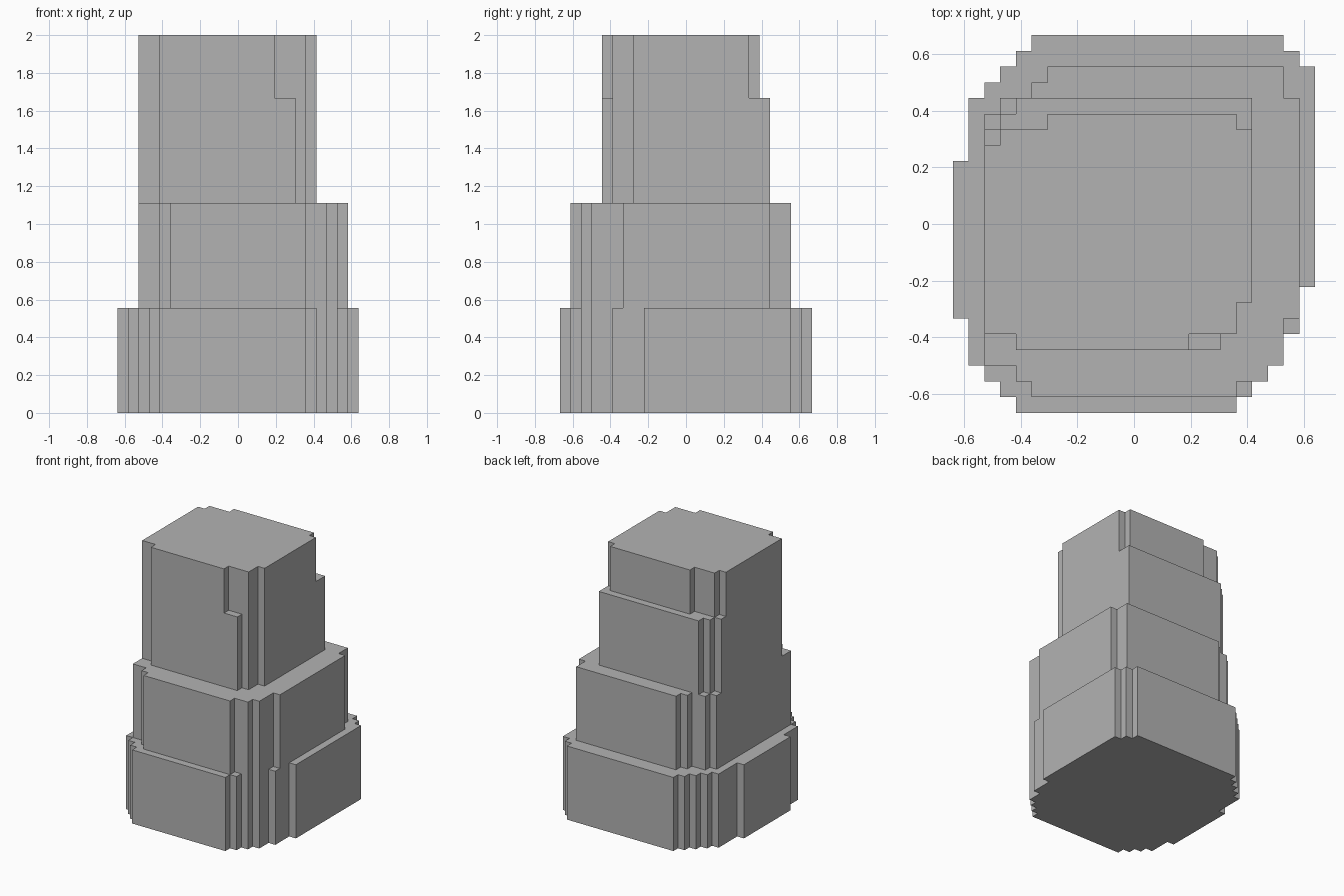
import bpy
import bmesh

UNIT = 1 / 18            # edge of one grid step
CENTRE_X, CENTRE_Y = 11.5, 12

cube = bpy.data.objects.get("Cube")
if cube:
    bpy.data.objects.remove(cube, do_unlink=True)

# Single stone colour
stone = bpy.data.materials.new("stone_grey")
stone.use_nodes = True
stone.diffuse_color = (0.45, 0.45, 0.45, 1)
bsdf = next(n for n in stone.node_tree.nodes if n.type == "BSDF_PRINCIPLED")
bsdf.inputs["Base Color"].default_value = stone.diffuse_color
bsdf.inputs["Roughness"].default_value = 0.9


def stair_corner(x, y, sx, sy, insets):
    """Stepped corner: one x inset per grid row, from the outer y edge inwards."""
    points = []
    previous = None
    for row, inset in enumerate(insets + [0]):
        if inset == previous:
            continue
        if previous is not None:
            points.append((x + sx * previous, y + sy * row))
        points.append((x + sx * inset, y + sy * row))
        previous = inset
    return points


def tier(name, x_range, y_range, z_range, front_left, front_right, back_right, back_left):
    """Extruded plan with four stepped corners (left and right as seen from the front)."""
    (x0, x1), (y0, y1), (z0, z1) = x_range, y_range, z_range
    outline = stair_corner(x0, y0, 1, 1, front_left)[::-1]
    outline += stair_corner(x1, y0, -1, 1, front_right)
    outline += stair_corner(x1, y1, -1, -1, back_right)[::-1]
    outline += stair_corner(x0, y1, 1, -1, back_left)

    bm = bmesh.new()
    floor = bm.faces.new([
        bm.verts.new(((x - CENTRE_X) * UNIT, (y - CENTRE_Y) * UNIT, z0 * UNIT))
        for x, y in outline])
    top = bmesh.ops.extrude_face_region(bm, geom=[floor], use_keep_orig=True)
    lifted = [v for v in top["geom"] if isinstance(v, bmesh.types.BMVert)]
    bmesh.ops.translate(bm, verts=lifted, vec=(0, 0, (z1 - z0) * UNIT))
    bmesh.ops.recalc_face_normals(bm, faces=bm.faces)

    mesh = bpy.data.meshes.new(name)
    bm.to_mesh(mesh)
    bm.free()
    mesh.materials.append(stone)
    obj = bpy.data.objects.new(name, mesh)
    bpy.context.collection.objects.link(obj)
    return obj


# Wide base block
tier("base_tier", (0, 23), (0, 24), (0, 10),
     [4, 3, 2, 1, 1, 1], [5, 4, 3, 2, 2, 1, 1, 1], [2, 1], [5, 4, 3, 2, 1, 1, 1, 1])
# Middle block
tier("middle_tier", (2, 22), (1, 22), (10, 20),
     [3, 2], [4, 2, 1, 1, 1], [1, 1], [4, 3, 1])
# Upper block
tier("upper_tier", (2, 19), (4, 20), (20, 30),
     [2], [2, 1, 1], [], [2, 1])
# Short cap block
tier("cap_tier", (2, 19), (4, 19), (30, 36),
     [2], [4, 1, 1], [1], [4, 1])
